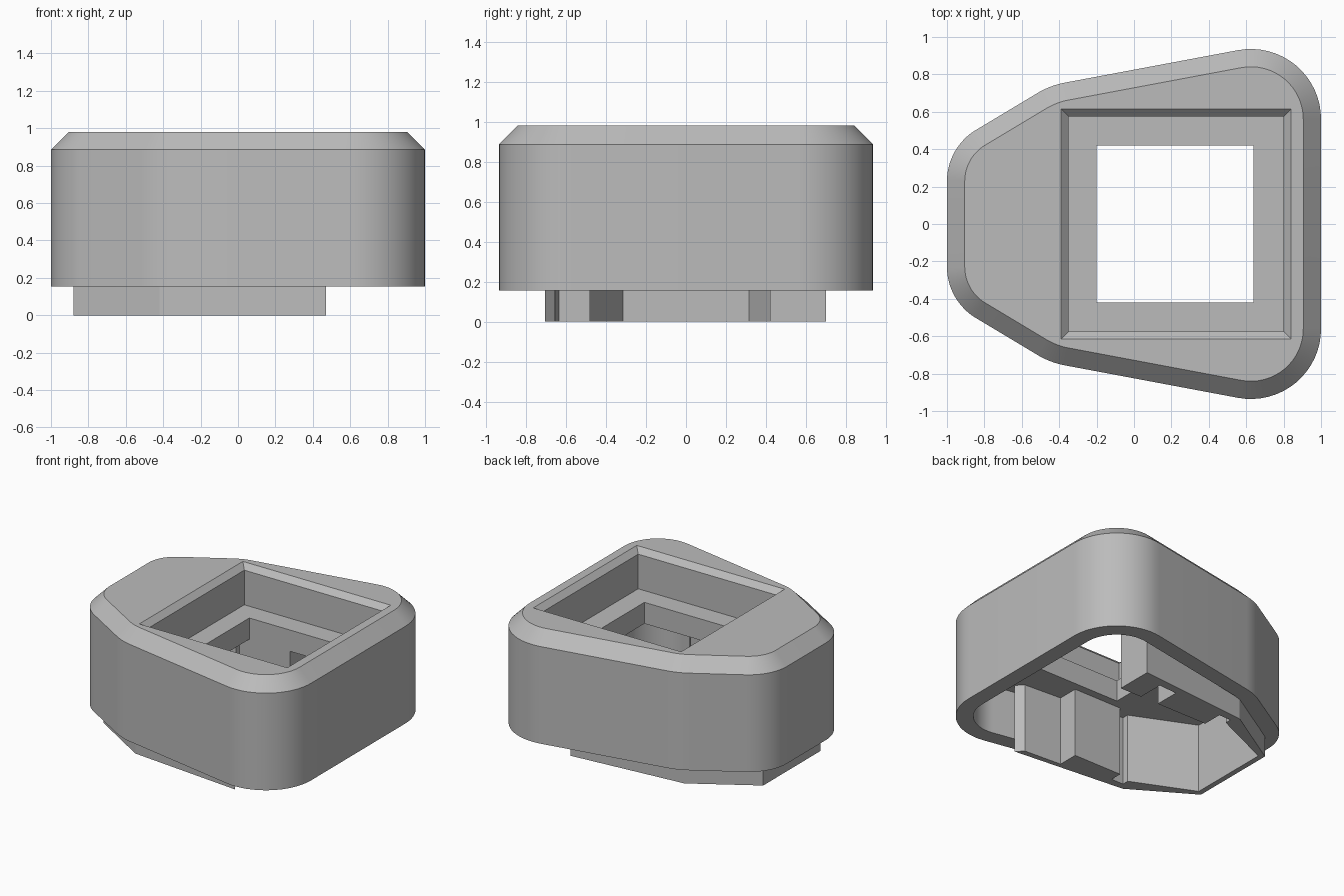
import bpy, bmesh, math
from mathutils import Vector

cube = bpy.data.objects.get("Cube")
if cube:
    bpy.data.objects.remove(cube, do_unlink=True)

grey = bpy.data.materials.new("plain_grey")
grey.use_nodes = True
grey.diffuse_color = (0.5, 0.5, 0.5, 1)
grey.node_tree.nodes["Principled BSDF"].inputs["Base Color"].default_value = (0.5, 0.5, 0.5, 1)

# Half outline as (x, y, fillet radius), mirrored to a clockwise loop
HALF = [(-1, 0.41, 0.32), (-0.448, 0.741, 0.45), (1, 1.0125, 0.375)]
CORNERS = HALF + [(x, -y, r) for x, y, r in reversed(HALF)]


def outline(inset, steps=16):
    """Rounded housing outline, moved inwards by inset."""
    ring, n = [], len(CORNERS)
    for i, (x, y, r) in enumerate(CORNERS):
        p = Vector((x, y))
        a = (Vector(CORNERS[i - 1][:2]) - p).normalized()
        b = (Vector(CORNERS[(i + 1) % n][:2]) - p).normalized()
        half = a.angle(b) / 2
        centre = p + (a + b).normalized() * (r / math.sin(half))
        foot = p + a * (r / math.tan(half)) - centre
        start = math.atan2(foot.y, foot.x)
        turn = math.pi - 2 * half
        for k in range(steps + 1):
            t = start - turn * k / steps
            ring.append((centre.x + (r - inset) * math.cos(t),
                         centre.y + (r - inset) * math.sin(t)))
    return ring


def rectangle(x0, x1, y):
    return [(x0, -y), (x1, -y), (x1, y), (x0, y)]


def loft(name, layers):
    """Closed solid through (ring, height) layers."""
    bm = bmesh.new()
    rings = [[bm.verts.new((x, y, z)) for x, y in ring] for ring, z in layers]
    for low, high in zip(rings, rings[1:]):
        for i in range(len(low)):
            bm.faces.new((low[i - 1], low[i], high[i], high[i - 1]))
    bm.faces.new(rings[0])
    bm.faces.new(rings[-1])
    bmesh.ops.recalc_face_normals(bm, faces=bm.faces)
    mesh = bpy.data.meshes.new(name)
    bm.to_mesh(mesh)
    bm.free()
    mesh.materials.append(grey)
    obj = bpy.data.objects.new(name, mesh)
    bpy.context.collection.objects.link(obj)
    return obj


def activate(obj):
    bpy.ops.object.select_all(action='DESELECT')
    obj.select_set(True)
    bpy.context.view_layer.objects.active = obj


def cut(target, cutter):
    cutter.hide_render = True
    mod = target.modifiers.new("cut", 'BOOLEAN')
    mod.operation, mod.solver, mod.object = 'DIFFERENCE', 'EXACT', cutter
    activate(target)
    bpy.ops.object.modifier_apply(modifier=mod.name)
    bpy.data.objects.remove(cutter, do_unlink=True)


BASE, TOP, LEDGE, CEILING = 0.155, 0.98, 0.68, 0.52

# Housing with chamfered top rim
housing = loft("housing", [(outline(0), BASE), (outline(0), 0.885), (outline(0.095), TOP)])

# Square pocket with chamfered mouth, window through its floor, hollow underside
mouth = rectangle(-0.35, 0.8, 0.575)
cut(housing, loft("pocket_cutter", [(mouth, LEDGE), (mouth, TOP - 0.04),
                                    (rectangle(-0.39, 0.84, 0.615), TOP),
                                    (rectangle(-0.39, 0.84, 0.615), TOP + 0.1)]))
cut(housing, loft("cavity_cutter", [(outline(0.12), 0), (outline(0.12), CEILING)]))
window = rectangle(-0.2, 0.64, 0.42)
cut(housing, loft("window_cutter", [(window, 0.3), (window, 0.8)]))
activate(housing)
bpy.ops.object.shade_smooth_by_angle(angle=math.radians(25))

# Open-ended lower collar with inner guide blocks
outer = [(0.47, -0.705), (-0.42, -0.62), (-0.88, -0.34),
         (-0.88, 0.34), (-0.42, 0.62), (0.47, 0.70)]
back_guides = [(0.47, 0.42), (0.29, 0.42), (0.29, 0.62), (0.14, 0.61), (0.14, 0.42),
               (-0.28, 0.42), (-0.28, 0.57), (-0.38, 0.57), (-0.38, 0.52), (-0.84, 0.315)]
front_guides = [(-0.84, -0.315), (-0.38, -0.52), (-0.38, -0.57), (-0.28, -0.57),
                (-0.28, -0.48), (0.12, -0.48), (0.12, -0.635), (0.42, -0.655)]
collar_ring = outer + back_guides + front_guides
loft("lower_collar", [(collar_ring, 0), (collar_ring, CEILING + 0.005)])
